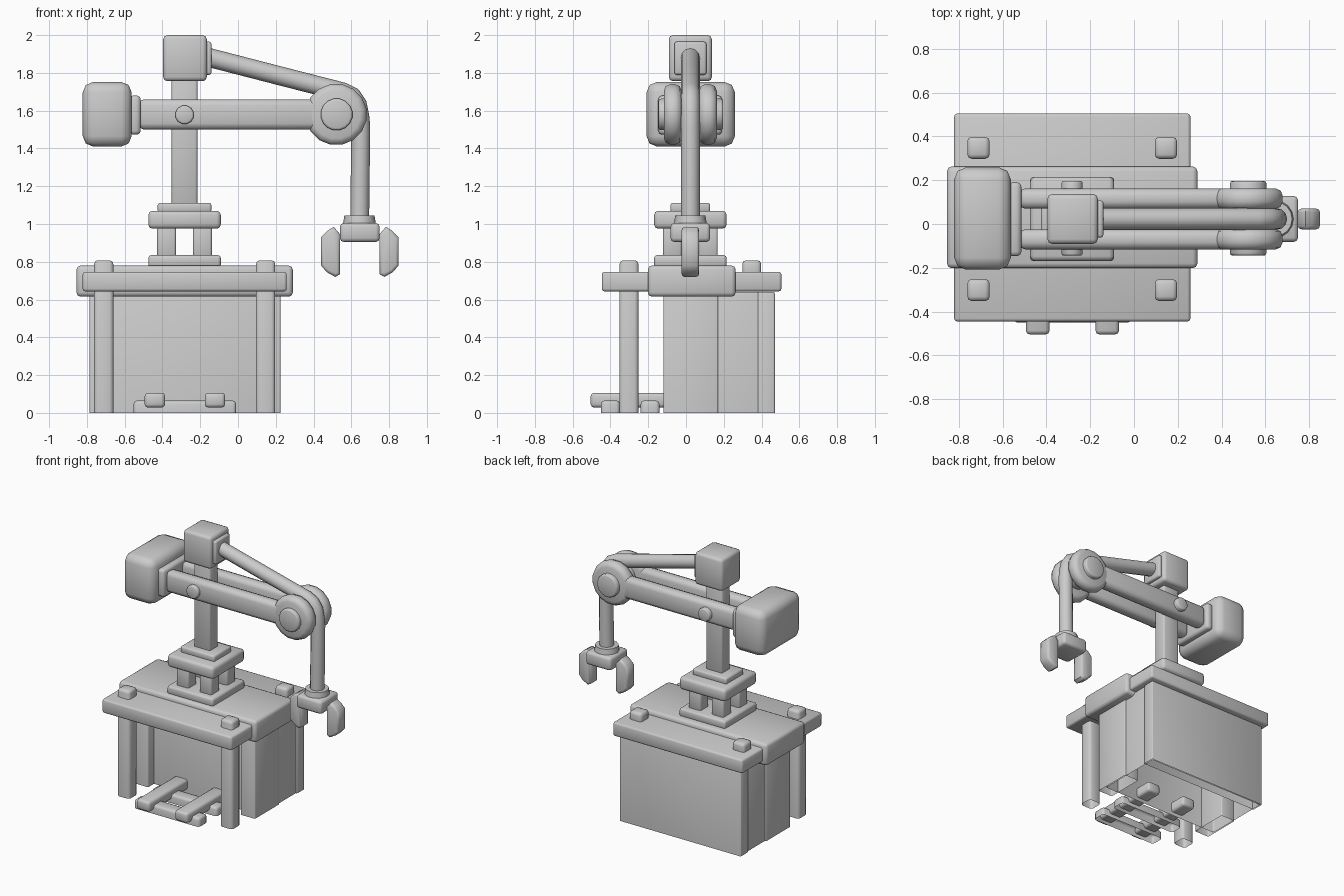
import bpy, bmesh, math
from mathutils import Vector, Matrix

if "Cube" in bpy.data.objects:
    bpy.data.objects.remove(bpy.data.objects["Cube"])

grey = bpy.data.materials.new("light_grey")
grey.diffuse_color = (0.6, 0.6, 0.6, 1)
grey.use_nodes = True
grey.node_tree.nodes["Principled BSDF"].inputs["Base Color"].default_value = grey.diffuse_color
CY = 0.023          # centre line of tower and arm in y
TX = -0.283         # tower centre in x


def finish(name, bm, angle=50):
    bmesh.ops.recalc_face_normals(bm, faces=bm.faces)
    return link(name, bm, angle)


def link(name, bm, angle=50):
    me = bpy.data.meshes.new(name)
    bm.to_mesh(me)
    bm.free()
    me.materials.append(grey)
    for p in me.polygons:
        p.use_smooth = True
    me.set_sharp_from_angle(angle=math.radians(angle))
    ob = bpy.data.objects.new(name, me)
    bpy.context.collection.objects.link(ob)
    return ob


def box(name, x0, x1, y0, y1, z0, z1, bevel=0.015, open_bottom=False, seg=2):
    bm = bmesh.new()
    bmesh.ops.create_cube(bm, size=1)
    for v in bm.verts:
        v.co = Vector(((x0 + x1) / 2 + v.co.x * (x1 - x0),
                       (y0 + y1) / 2 + v.co.y * (y1 - y0),
                       (z0 + z1) / 2 + v.co.z * (z1 - z0)))
    edges = [e for e in bm.edges
             if not (open_bottom and all(v.co.z < z0 + 1e-4 for v in e.verts))]
    if bevel:
        bmesh.ops.bevel(bm, geom=edges, offset=bevel, segments=seg, profile=0.5,
                        affect='EDGES')
    bmesh.ops.recalc_face_normals(bm, faces=bm.faces)
    if open_bottom:
        low = [f for f in bm.faces if all(v.co.z < z0 + 1e-4 for v in f.verts)]
        bmesh.ops.delete(bm, geom=low, context='FACES')
    return link(name, bm)


def prism_y(name, pts, y0, y1, bevel=0.0, seg=2):
    """Extrude an x-z outline along y, rounding both rims."""
    bm = bmesh.new()
    face = bm.faces.new([bm.verts.new((x, y0, z)) for x, z in pts])
    ext = bmesh.ops.extrude_face_region(bm, geom=[face])
    for g in ext["geom"]:
        if isinstance(g, bmesh.types.BMVert):
            g.co.y = y1
    bmesh.ops.recalc_face_normals(bm, faces=bm.faces)
    if bevel:
        rims = [e for e in bm.edges if abs(e.verts[0].co.y - e.verts[1].co.y) < 1e-5]
        bmesh.ops.bevel(bm, geom=rims, offset=bevel, segments=seg, profile=0.5,
                        affect='EDGES')
    return finish(name, bm)


def ring(cx, cz, r, n):
    return [(cx + r * math.cos(2 * math.pi * (i + .5) / n),
             cz + r * math.sin(2 * math.pi * (i + .5) / n)) for i in range(n)]


def tube(name, path, r, n=12):
    """Sweep a circle along a path in the x-z plane."""
    bm = bmesh.new()
    pts = [Vector((x, CY, z)) for x, z in path]
    rings = []
    for i, p in enumerate(pts):
        t = (pts[min(i + 1, len(pts) - 1)] - pts[max(i - 1, 0)]).normalized()
        side = Vector((0, 1, 0))
        up = side.cross(t)
        rings.append([bm.verts.new(p + r * (math.cos(a) * side + math.sin(a) * up))
                      for a in (2 * math.pi * k / n for k in range(n))])
    for a, b in zip(rings, rings[1:]):
        for k in range(n):
            bm.faces.new((a[k], a[(k + 1) % n], b[(k + 1) % n], b[k]))
    bm.faces.new(rings[0])
    bm.faces.new(rings[-1])
    return finish(name, bm)


# --- Base cabinet: core, front corner blocks, back slab (open underneath)
box("cabinet_core", -.775, .215, -.05, .46, 0, .64, .01, True)
box("cabinet_back", -.785, .225, .38, .47, 0, .64, .008, True)
for side, x0, x1 in (("left", -.785, -.665), ("right", .105, .225)):
    box(side + "_cabinet_front_block", x0, x1, -.12, .17, 0, .64, .008, True)

# --- Table legs, poking through the top as studs
for side, x0 in (("left", -.762), ("right", .095)):
    box(side + "_front_leg", x0, x0 + .102, -.352, -.252, 0, .808, .02, True)
    box(side + "_back_stud", x0, x0 + .102, .298, .398, .70, .808, .02)

# --- Table top and thicker centre plank
box("table_top", -.822, .258, -.446, .505, .643, .747, .014)
box("centre_plank", -.855, .29, -.202, .263, .615, .78, .022)

# --- Rails and cross bars on the floor
for side, xc in (("left", -.44), ("right", -.122)):
    box(side + "_rail", xc - .054, xc + .054, -.505, .08, .028, .106, .018)
for side, y0 in (("front", -.45), ("rear", -.24)):
    box(side + "_cross_bar", -.553, -.01, y0, y0 + .1, 0, .065, .018, True)

# --- Turret: plates, four posts, column
h = .192
box("turret_base_plate", TX - h, TX + h, CY - h, CY + h, .77, .835, .015)
for sx in (-1, 1):
    for sy in (-1, 1):
        x, y = TX + sx * .095, CY + sy * .095
        box("turret_post", x - .05, x + .05, y - .05, y + .05, .82, .985, .012)
box("turret_upper_plate", TX - h, TX + h, CY - h, CY + h, .975, 1.07, .022)
box("turret_cap_plate", TX - .142, TX + .142, CY - .105, CY + .105, 1.06, 1.112, .012)
box("column", TX - .068, TX + .068, CY - .05, CY + .05, 1.1, 1.78, .012)

# --- Head block with hose socket
box("head_block", -.396, -.165, CY - .114, CY + .114, 1.756, 2.0, .022)
box("hose_socket", -.175, -.14, CY - .085, CY + .085, 1.79, 1.965, .012)

# --- Pair of arm bars with elbow discs
for side, s in (("front", -1), ("back", 1)):
    y = CY + s * .093
    box(side + "_arm_bar", -.53, .52, y - .046, y + .046, 1.5, 1.66, .032)
    prism_y(side + "_elbow_disc", ring(.52, 1.58, .163, 16), y - .047, y + .047, .034)

# --- Elbow and shoulder pins
prism_y("elbow_pin", ring(.522, 1.58, .085, 16), CY - .168, CY + .174, .012)
prism_y("shoulder_pin", ring(TX, 1.578, .05, 12), CY - .168, CY + .174, .01)

# --- Counterweight
box("counterweight", -.822, -.563, CY - .232, CY + .236, 1.41, 1.752, .055)
box("counterweight_flange", -.575, -.515, CY - .17, CY + .168, 1.473, 1.68, .02)

# --- Hose from the head, over the elbow, down to the claw
tube("hose", [(-.16, 1.883), (.2, 1.79), (.56, 1.698), (.605, 1.675), (.632, 1.635),
              (.645, 1.57), (.65, 1.52), (.644, 1.01)], .05)

# --- Claw: collar, mount and two mirrored fingers
bm = bmesh.new()
bmesh.ops.create_cone(bm, cap_ends=True, segments=16, radius1=.087, radius2=.08,
                      depth=.045, matrix=Matrix.Translation((.643, CY, 1.022)))
finish("claw_collar", bm)
MX = .645
box("claw_mount", MX - .105, MX + .105, CY - .105, CY + .105, .905, 1.005, .02)
finger = [(.104, .945), (.138, .985), (.17, .965), (.205, .93), (.205, .78),
          (.175, .745), (.13, .72), (.104, .735)]
for side, s in (("left", -1), ("right", 1)):
    prism_y(side + "_claw_finger", [(MX + s * x, z) for x, z in finger],
            CY - .047, CY + .047, .016)
